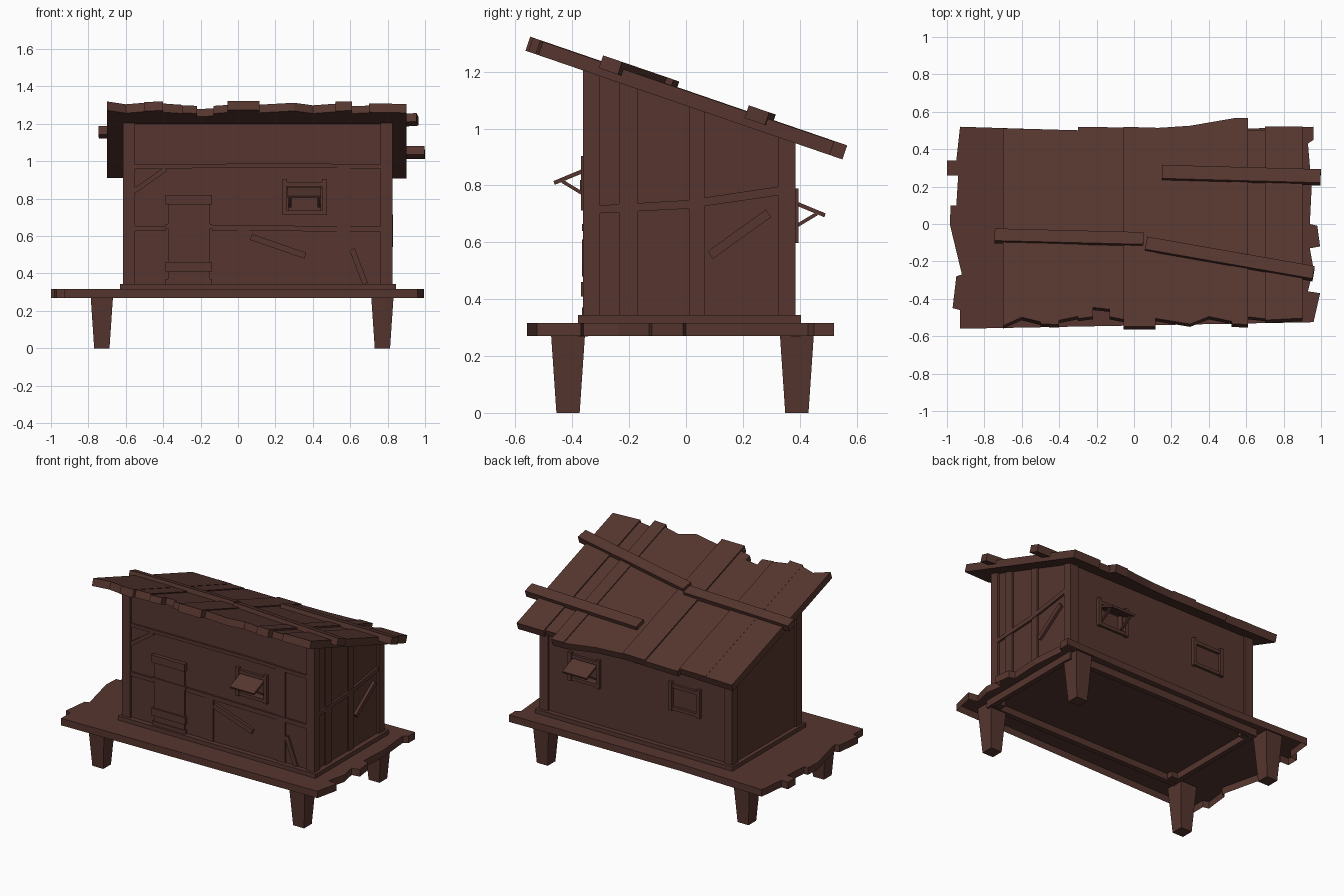
import bpy, bmesh, math

wood = bpy.data.materials.new("dark brown wood")
wood.diffuse_color = (0.092, 0.036, 0.028, 1)

# Roof underside line and its normal
SLOPE = -0.343
N = math.hypot(1, SLOPE)
NY, NZ = -SLOPE / N, 1 / N
def roof_z(y):
    return 1.204 + SLOPE * (y + 0.36)

# Mappings from a flat profile (u, v) and an extrusion depth d to space
FRONT = lambda u, v, d: (u, d, v)
SIDE = lambda u, v, d: (d, u, v)
TOP = lambda u, v, d: (u, v, d)
ROOF = lambda u, v, d: (u, v + (d - 0.03) * NY, roof_z(v - 0.03 * NY) + d * NZ)

def prism(name, pts, a, b, mapping, end_scale=None, hollow=False):
    bm = bmesh.new()
    lo = [bm.verts.new(mapping(u, v, a)) for u, v in pts]
    hi = [bm.verts.new(mapping(u, v, b)) for u, v in pts]
    bottom = bm.faces.new(lo)
    bm.faces.new(hi)
    n = len(pts)
    for i in range(n):
        j = (i + 1) % n
        bm.faces.new((lo[i], lo[j], hi[j], hi[i]))
    if end_scale:
        cx = sum(p[0] for p in pts) / n
        cy = sum(p[1] for p in pts) / n
        for v in lo:
            v.co.x = cx + (v.co.x - cx) * end_scale
            v.co.y = cy + (v.co.y - cy) * end_scale
    bmesh.ops.recalc_face_normals(bm, faces=bm.faces)
    if hollow:
        bm.faces.remove(bottom)
    me = bpy.data.meshes.new(name)
    bm.to_mesh(me)
    bm.free()
    me.materials.append(wood)
    ob = bpy.data.objects.new(name, me)
    bpy.context.collection.objects.link(ob)
    return ob

def rect(u0, u1, v0, v1):
    return [(u0, v0), (u1, v0), (u1, v1), (u0, v1)]

def strip(p, q, w):
    dx, dy = q[0] - p[0], q[1] - p[1]
    k = w / 2 / math.hypot(dx, dy)
    ox, oy = -dy * k, dx * k
    return [(p[0] - ox, p[1] - oy), (q[0] - ox, q[1] - oy),
            (q[0] + ox, q[1] + oy), (p[0] + ox, p[1] + oy)]

# Platform with ragged plank ends, open underneath
deck = [(-0.93, -0.56), (0.96, -0.525), (0.995, -0.37), (0.93, -0.36), (0.96, -0.24),
        (0.94, -0.13), (0.995, -0.12), (0.98, -0.01), (0.94, 0), (0.95, 0.2), (0.93, 0.43),
        (0.96, 0.45), (0.96, 0.52), (0.6, 0.51), (-0.3, 0.5), (-0.93, 0.52), (-0.95, 0.34),
        (-1.0, 0.34), (-1.0, 0.26), (-0.94, 0.26), (-0.95, 0.1), (-0.98, 0.1), (-0.985, 0),
        (-0.92, -0.27), (-0.95, -0.28), (-0.97, -0.45), (-0.93, -0.46)]
prism("platform", deck, 0.27, 0.317, TOP, hollow=True)

# Tapered legs
for x in (-0.728, 0.772):
    for y in (-0.415, 0.39):
        prism("leg", rect(x - 0.062, x + 0.062, y - 0.062, y + 0.062), 0, 0.31, TOP, 0.66)

# House body with a sloping top
body = prism("house_body", [(-0.347, 0.312), (0.372, 0.312), (0.372, roof_z(0.372) + 0.01),
                            (-0.347, roof_z(-0.347) + 0.01)], -0.602, 0.81, SIDE)

# Corner posts
for x in (-0.615, 0.762):
    for y in (-0.362, 0.325):
        prism("corner_post", [(y, 0.275), (y + 0.06, 0.275), (y + 0.06, roof_z(y + 0.06) + 0.01),
                              (y, roof_z(y) + 0.01)], x, x + 0.063, SIDE)

# Sill frame around the foot of the walls
for y in (-0.38, 0.37):
    prism("long_sill", rect(-0.63, 0.845, y, y + 0.035), 0.268, 0.345, TOP)
for x in (-0.63, 0.81):
    prism("short_sill", rect(x, x + 0.035, -0.38, 0.405), 0.27, 0.344, TOP)

# Front wall beams, boards and braces
def front(name, pts, out=0.012):
    prism(name, pts, -0.34, -0.347 - out, FRONT)
front("upper_beam", [(-0.56, 0.96), (0.3, 0.967), (0.77, 0.958), (0.77, 0.982), (0.3, 0.99), (-0.56, 0.982)])
front("middle_beam_left", rect(-0.56, -0.385, 0.628, 0.655))
front("middle_beam_right", [(-0.14, 0.63), (0.77, 0.622), (0.77, 0.65), (-0.14, 0.66)])
front("front_board", rect(0.0, 0.062, 0.34, 0.63), 0.006)
front("cracked_board", rect(0.53, 0.6, 0.34, 0.96), 0.006)
front("upper_brace", strip((-0.555, 0.84), (-0.385, 0.96), 0.025))
front("loose_brace", strip((0.07, 0.595), (0.36, 0.495), 0.033), 0.018)
front("lower_brace", strip((0.61, 0.53), (0.68, 0.345), 0.03))
prism("broken_peg", rect(0.04, 0.16, 0.3, 0.315), -0.36, -0.4, FRONT)

# Door with crooked cross boards
front("door", rect(-0.375, -0.15, 0.34, 0.8), 0.012)
for z0, z1, out in ((0.77, 0.82, 0.026), (0.64, 0.665, 0.018), (0.41, 0.46, 0.022), (0.345, 0.37, 0.018)):
    front("door_board", rect(-0.387, -0.138, z0, z1), out)

# Right wall boards, crooked beam and brace
for y0, y1 in ((-0.235, -0.17), (0.01, 0.065)):
    prism("side_board", [(y0, 0.34), (y1, 0.34), (y1, roof_z(y1)), (y0, roof_z(y0))], 0.8, 0.819, SIDE)
prism("side_beam", [(-0.305, 0.702), (0, 0.718), (0.325, 0.765), (0.325, 0.796), (0, 0.748),
                    (-0.305, 0.73)], 0.8, 0.823, SIDE)
prism("side_brace", strip((0.085, 0.555), (0.29, 0.702), 0.032), 0.8, 0.828, SIDE)

# Windows: frame, recess, and propped flap when open
def window(x, z, wall, s, is_open):
    def y(d):
        return wall + s * d
    for dx in (-0.105, 0.105):
        prism("window_side", rect(x + dx - 0.012, x + dx + 0.012, z - 0.095, z + 0.097), y(-0.03), y(0.012), FRONT)
    for dz in (-0.08, 0.07):
        prism("window_rail", rect(x - 0.1, x + 0.1, z + dz - 0.011, z + dz + 0.011), y(-0.03), y(0.006), FRONT)
    if not is_open:
        return
    cutter = prism("window_cutter", rect(x - 0.085, x + 0.085, z - 0.069, z + 0.059), y(-0.05), y(0.1), FRONT)
    bpy.context.view_layer.objects.active = body
    m = body.modifiers.new("window_recess", "BOOLEAN")
    m.operation, m.object, m.solver = "DIFFERENCE", cutter, "EXACT"
    bpy.ops.object.modifier_apply(modifier=m.name)
    bpy.data.objects.remove(cutter)
    prism("window_flap", strip((y(-0.01), z + 0.05), (y(0.106), z + 0.002), 0.014), x - 0.09, x + 0.09, SIDE)
    for dx in (-0.085, 0.07):
        prism("flap_prop", strip((y(-0.015), z - 0.048), (y(0.078), z + 0.008), 0.012), x + dx, x + dx + 0.015, SIDE)

window(0.355, 0.807, -0.358, -1, True)
window(0.49, 0.693, 0.383, 1, True)
window(-0.26, 0.693, 0.383, 1, False)

# Roof: ragged planks (front edge, back edge, top height)
planks = [
    ([(-0.7, -0.55), (-0.6, -0.505), (-0.5, -0.53)], [(-0.5, 0.5), (-0.7, 0.505)], 0.05),
    ([(-0.5, -0.54), (-0.4, -0.545)], [(-0.4, 0.497), (-0.5, 0.5)], 0.051),
    ([(-0.4, -0.52), (-0.3, -0.5)], [(-0.3, 0.495), (-0.4, 0.497)], 0.049),
    ([(-0.3, -0.51), (-0.22, -0.5), (-0.22, -0.45), (-0.13, -0.46), (-0.13, -0.5), (-0.055, -0.515)],
     [(-0.055, 0.512), (-0.3, 0.515)], 0.043),
    ([(-0.055, -0.555), (0.115, -0.555)], [(0.115, 0.508), (-0.055, 0.512)], 0.052),
    ([(0.115, -0.51), (0.3, -0.54), (0.4, -0.5), (0.52, -0.525)],
     [(0.52, 0.558), (0.3, 0.52), (0.115, 0.508)], 0.046),
    ([(0.52, -0.54), (0.61, -0.545)], [(0.61, 0.56), (0.52, 0.558)], 0.052),
    ([(0.61, -0.5), (0.7, -0.51)], [(0.7, 0.5), (0.61, 0.5)], 0.041),
    ([(0.7, -0.52), (0.9, -0.51)], [(0.9, 0.515), (0.7, 0.515)], 0.05)]
for front_edge, back_edge, top in planks:
    prism("roof_plank", front_edge + back_edge, 0, top, ROOF)

# Loose battens lying across the roof
for p, q, w in (((-0.745, -0.07), (0.05, -0.09), 0.065),
                ((0.065, -0.115), (0.96, -0.272), 0.068),
                ((0.15, 0.266), (0.998, 0.243), 0.072)):
    prism("roof_batten", strip(p, q, w), 0.026, 0.073, ROOF)
